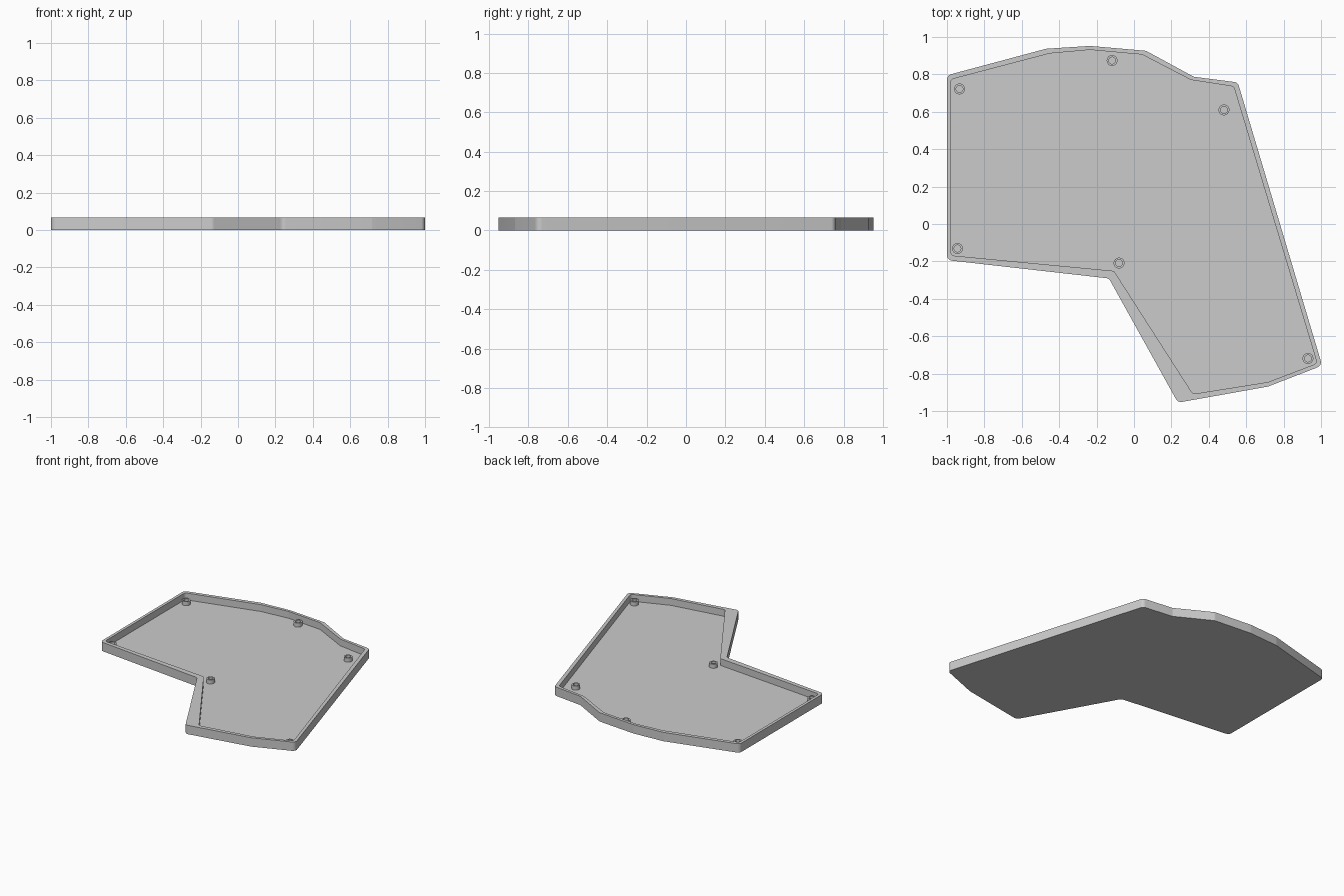
import bpy
import bmesh
import math
from mathutils import Vector

cube = bpy.data.objects.get("Cube")
if cube:
    bpy.data.objects.remove(cube)

HEIGHT, FLOOR, POST_TOP = 0.066, 0.015, 0.045

grey = bpy.data.materials.new("plain grey")
grey.use_nodes = True
colour = (0.6, 0.6, 0.6, 1)
grey.diffuse_color = colour
grey.node_tree.nodes["Principled BSDF"].inputs["Base Color"].default_value = colour


def rounded(corners, radius, steps=6):
    """Outline with every corner replaced by a small arc."""
    out = []
    for i, c in enumerate(corners):
        p = Vector(c)
        a = (Vector(corners[i - 1]) - p).normalized()
        b = (Vector(corners[(i + 1) % len(corners)]) - p).normalized()
        half = a.angle(b) / 2
        centre = p + (a + b).normalized() * radius / math.sin(half)
        start = p + a * radius / math.tan(half) - centre
        end = p + b * radius / math.tan(half) - centre
        for s in range(steps + 1):
            t = s / steps
            out.append(centre + start.lerp(end, t).normalized() * radius)
    return out


def circle(centre, radius, n=32):
    return [Vector(centre) + radius * Vector((math.cos(math.tau * i / n), math.sin(math.tau * i / n)))
            for i in range(n)]


def loft(name, rings, caps):
    """Bridge outlines at given heights, optionally closing both ends."""
    bm = bmesh.new()
    loops = [[bm.verts.new((p.x, p.y, z)) for p in pts] for pts, z in rings]
    for lo, hi in zip(loops, loops[1:]):
        n = len(lo)
        for i in range(n):
            j = (i + 1) % n
            bm.faces.new((lo[i], lo[j], hi[j], hi[i]))
    if caps:
        bm.faces.new(list(reversed(loops[0])))
        bm.faces.new(loops[-1])
    mesh = bpy.data.meshes.new(name)
    bm.to_mesh(mesh)
    bm.free()
    mesh.materials.append(grey)
    obj = bpy.data.objects.new(name, mesh)
    bpy.context.collection.objects.link(obj)
    bpy.ops.object.select_all(action="DESELECT")
    obj.select_set(True)
    bpy.context.view_layer.objects.active = obj
    bpy.ops.object.shade_smooth_by_angle(angle=math.radians(30))
    return obj


# Tray: outer wall, rim, inner wall and floor (outlines run counter-clockwise)
outer = [(-1, .795), (-1, -.193), (-.134, -.291), (.235, -.955), (.717, -.869), (1.006, -.757),
         (.555, .757), (.32, .787), (.064, .926), (-.235, .952), (-.47, .937)]
inner = [(-.979, .773), (-.979, -.168), (-.107, -.251), (.315, -.909), (.717, -.845), (.979, -.745),
         (.533, .735), (.305, .77), (.043, .906), (-.235, .931), (-.45, .912)]
wall = rounded(outer, 0.03)
pocket = rounded(inner, 0.02)
loft("tray", [(wall, 0), (wall, HEIGHT), (pocket, HEIGHT), (pocket, FLOOR)], True)

# Hollow screw posts standing on the floor
posts = [(-.933, .722), (-.117, .874), (.481, .61), (-.944, -.131), (-.08, -.209), (.93, -.719)]
for number, spot in enumerate(posts, 1):
    shell, hole = circle(spot, 0.029), circle(spot, 0.018)
    loft(f"screw_post_{number}",
         [(shell, FLOOR), (shell, POST_TOP), (hole, POST_TOP), (hole, FLOOR)], False)
